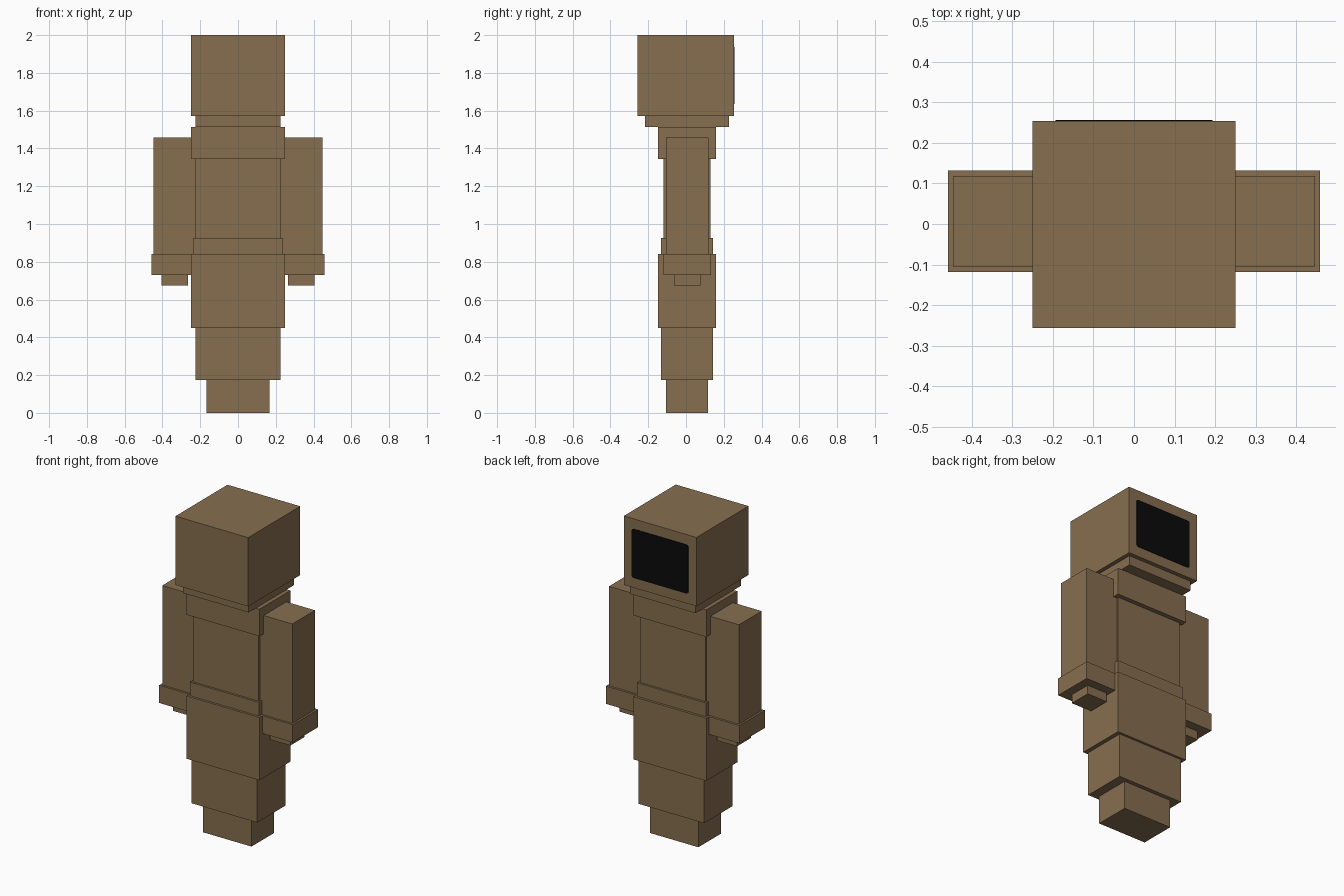
import bpy, bmesh, math

if "Cube" in bpy.data.objects:
    bpy.data.objects.remove(bpy.data.objects["Cube"])


def make_material(name, rgb):
    m = bpy.data.materials.new(name)
    m.diffuse_color = (*rgb, 1.0)
    m.use_nodes = True
    m.node_tree.nodes["Principled BSDF"].inputs["Base Color"].default_value = m.diffuse_color
    return m


brown = make_material("earth_brown", (0.239, 0.156, 0.078))
black = make_material("black", (0.003, 0.003, 0.003))


def add_object(name, bm, material):
    bmesh.ops.recalc_face_normals(bm, faces=bm.faces)
    mesh = bpy.data.meshes.new(name)
    bm.to_mesh(mesh)
    bm.free()
    mesh.materials.append(material)
    obj = bpy.data.objects.new(name, mesh)
    bpy.context.collection.objects.link(obj)
    return obj


def box(name, x, y, z):
    """Box from (min, max) ranges on each axis."""
    bm = bmesh.new()
    bmesh.ops.create_cube(bm, size=1)
    for v in bm.verts:
        v.co = [r[0] if c < 0 else r[1] for c, r in zip(v.co, (x, y, z))]
    return add_object(name, bm, brown)


# Central column of blocks: name, half width, y range, z range
for name, half, y, z in (
    ("feet", 0.167, (-0.106, 0.117), (0.0, 0.175)),
    ("lower_legs", 0.225, (-0.133, 0.143), (0.175, 0.45)),
    ("hips", 0.25, (-0.147, 0.158), (0.45, 0.84)),
    ("belt", 0.237, (-0.133, 0.143), (0.84, 0.925)),
    ("torso", 0.225, (-0.12, 0.13), (0.925, 1.345)),
    ("shoulders", 0.25, (-0.147, 0.158), (1.345, 1.513)),
    ("neck", 0.225, (-0.217, 0.228), (1.513, 1.572)),
    ("head", 0.25, (-0.257, 0.254), (1.572, 2.0)),
):
    box(name, (-half, half), y, z)

# Arms, cuffs and hands on both sides
for side, s in (("left", -1), ("right", 1)):
    for name, inner, outer, y, z in (
        ("arm", 0.225, 0.447, (-0.105, 0.118), (0.84, 1.458)),
        ("cuff", 0.21, 0.459, (-0.118, 0.132), (0.73, 0.84)),
        ("hand", 0.265, 0.404, (-0.063, 0.076), (0.675, 0.73)),
    ):
        box(f"{side}_{name}", sorted((s * inner, s * outer)), y, z)

# Dark face panel: thin plate with softly rounded corners on the +y side
hw, hh, r, zc = 0.194, 0.152, 0.012, 1.786
bm = bmesh.new()
ring = []
for i in range(16):
    corner, step = divmod(i, 4)
    a = math.radians(corner * 90 + step * 30)
    sx = 1 if corner in (0, 3) else -1
    sz = 1 if corner in (0, 1) else -1
    ring.append(bm.verts.new((sx * (hw - r) + r * math.cos(a), 0.25,
                              zc + sz * (hh - r) + r * math.sin(a))))
face = bm.faces.new(ring)
extruded = bmesh.ops.extrude_face_region(bm, geom=[face], use_keep_orig=True)
for g in extruded["geom"]:
    if isinstance(g, bmesh.types.BMVert):
        g.co.y = 0.257
add_object("face_panel", bm, black)
